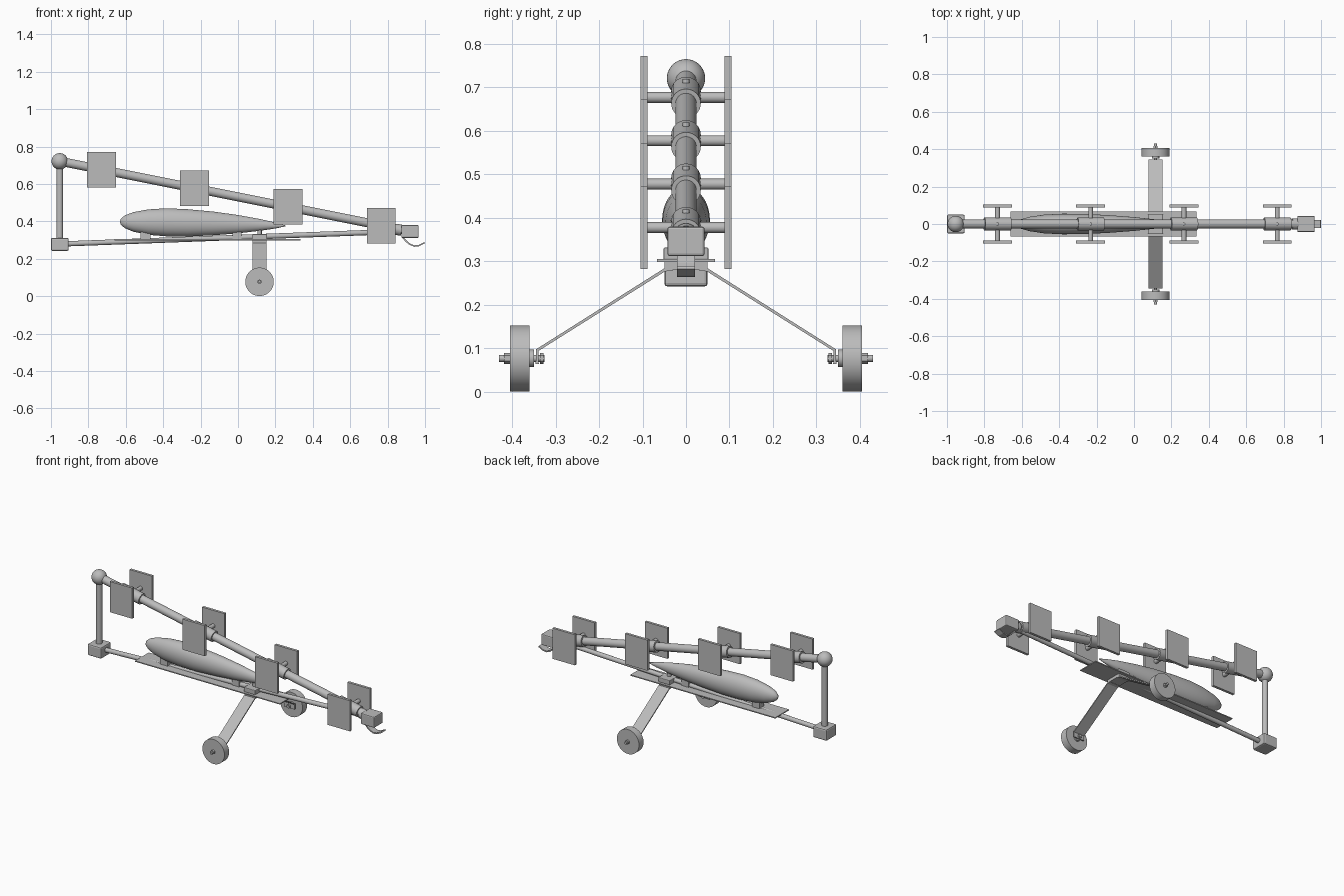
import bpy, bmesh, math
from mathutils import Vector

if "Cube" in bpy.data.objects:
    bpy.data.objects.remove(bpy.data.objects["Cube"])

grey = bpy.data.materials.new("plain grey")
grey.diffuse_color = (0.5, 0.5, 0.5, 1)
grey.use_nodes = True
grey.node_tree.nodes["Principled BSDF"].inputs["Base Color"].default_value = grey.diffuse_color


def finish(ob, name, bevel=0, smooth=False):
    ob.name = name
    ob.data.materials.clear()
    ob.data.materials.append(grey)
    if bevel:
        m = ob.modifiers.new("soft edges", 'BEVEL')
        m.width, m.segments = bevel, 2
    if smooth:
        bpy.ops.object.select_all(action='DESELECT')
        ob.select_set(True)
        bpy.context.view_layer.objects.active = ob
        bpy.ops.object.shade_smooth_by_angle(angle=math.radians(40))
    return ob


def box(name, lo, hi, bevel=0):
    bpy.ops.mesh.primitive_cube_add(size=1)
    ob = bpy.context.object
    lo, hi = Vector(lo), Vector(hi)
    ob.location = (lo + hi) / 2
    ob.scale = hi - lo
    bpy.ops.object.transform_apply(location=False, rotation=False, scale=True)
    return finish(ob, name, bevel)


def rod(name, a, b, r, sides=32):
    a, b = Vector(a), Vector(b)
    d = b - a
    bpy.ops.mesh.primitive_cylinder_add(vertices=sides, radius=r, depth=d.length, location=(a + b) / 2)
    ob = bpy.context.object
    ob.rotation_euler = d.to_track_quat('Z', 'Y').to_euler()
    return finish(ob, name, smooth=sides > 8)


def strip(name, path, across, width, thick):
    """Sheet swept along a path, widened in one direction and thickened."""
    across = Vector(across) * width / 2
    bm = bmesh.new()
    rows = [[bm.verts.new(Vector(p) + across * s) for s in (-1, 1)] for p in path]
    for p, q in zip(rows, rows[1:]):
        bm.faces.new((p[0], p[1], q[1], q[0]))
    me = bpy.data.meshes.new(name)
    bm.to_mesh(me)
    bm.free()
    ob = bpy.data.objects.new(name, me)
    bpy.context.collection.objects.link(ob)
    m = ob.modifiers.new("thickness", 'SOLIDIFY')
    m.thickness, m.offset = thick, 0
    return finish(ob, name)


def boom_z(x):
    return 0.677 - 0.2 * (x + 0.73)


# Rear block, post and ball joint
box("rear_block", (-1, -0.05, 0.242), (-0.905, 0.05, 0.312), 0.008)
rod("rear_post", (-0.953, 0, 0.3), (-0.953, 0, 0.72), 0.018)
bpy.ops.mesh.primitive_uv_sphere_add(segments=32, ring_count=20, radius=0.044, location=(-0.953, 0, 0.721))
finish(bpy.context.object, "ball_joint", smooth=True)

# Upper boom and lower beam
rod("upper_boom", (-0.953, 0, boom_z(-0.953)), (0.89, 0, boom_z(0.89)), 0.024)
rod("lower_beam", (-0.92, 0, 0.28), (0.88, 0, 0.347), 0.014)

# Front block with hook
box("front_block", (0.873, -0.043, 0.312), (0.966, 0.043, 0.38), 0.006)
rod("front_collar", (0.845, 0, 0.358), (0.875, 0, 0.352), 0.03)
strip("hook", [(0.88, 0, 0.315), (0.9, 0, 0.293), (0.92, 0, 0.277), (0.943, 0, 0.268),
               (0.968, 0, 0.271), (0.998, 0, 0.286)], (0, 1, 0), 0.042, 0.008)

# Collars on the boom with cross rods, bolts and paired panels
for x in (-0.73, -0.232, 0.267, 0.766):
    z = boom_z(x)
    rod("collar", (x - 0.07, 0, z + 0.014), (x + 0.07, 0, z - 0.014), 0.034)
    rod("cross_rod", (x, -0.105, z), (x, 0.105, z), 0.0125)
    rod("collar_bolt", (x, 0, z + 0.025), (x, 0, z + 0.042), 0.008, 12)
    for s in (-1, 1):
        box("side_panel", (x - 0.077, s * 0.097 - 0.008, z - 0.095), (x + 0.077, s * 0.097 + 0.008, z + 0.095))

# Flat deck and supports
box("deck", (-0.66, -0.067, 0.299), (0.335, 0.067, 0.305))
box("pod_support_rear", (-0.52, -0.022, 0.3), (-0.467, 0.022, 0.345))
box("pod_support_front", (-0.03, -0.018, 0.3), (0.02, 0.018, 0.35))

# Teardrop pod: (x, centre z, half height, half width)
ribs = [(-0.632, 0.398, 0.002, 0.002), (-0.625, 0.398, 0.018, 0.013), (-0.605, 0.398, 0.034, 0.025),
        (-0.56, 0.397, 0.052, 0.038), (-0.48, 0.396, 0.068, 0.05), (-0.38, 0.395, 0.075, 0.055),
        (-0.27, 0.392, 0.073, 0.054), (-0.13, 0.389, 0.063, 0.047), (0, 0.385, 0.049, 0.037),
        (0.12, 0.381, 0.031, 0.024), (0.2, 0.378, 0.016, 0.012), (0.255, 0.376, 0.002, 0.002)]
N = 32
bm = bmesh.new()
rings = []
for x, cz, h, w in ribs:
    rings.append([bm.verts.new((x, w * math.cos(2 * math.pi * i / N), cz + h * math.sin(2 * math.pi * i / N)))
                  for i in range(N)])
for a, b in zip(rings, rings[1:]):
    for i in range(N):
        j = (i + 1) % N
        bm.faces.new((a[i], a[j], b[j], b[i]))
bm.faces.new(rings[0])
bm.faces.new(rings[-1])
bmesh.ops.recalc_face_normals(bm, faces=bm.faces)
me = bpy.data.meshes.new("pod")
bm.to_mesh(me)
bm.free()
pod = bpy.data.objects.new("pod", me)
bpy.context.collection.objects.link(pod)
finish(pod, "pod", smooth=True)

# Bracket clamping the landing legs to the beam
X = 0.115
box("leg_bracket_top", (X - 0.04, -0.052, 0.303), (X + 0.04, 0.052, 0.332), 0.004)
box("leg_bracket_bottom", (X - 0.037, -0.05, 0.281), (X + 0.037, 0.05, 0.3))
rod("bracket_bolt", (X, 0, 0.33), (X, 0, 0.353), 0.012, 16)

# Legs, wheels and axles
Z = 0.077
for s in (-1, 1):
    strip("leg", [(X, s * 0.03, 0.283), (X, s * 0.05, 0.28), (X, s * 0.342, 0.096), (X, s * 0.342, 0.064)],
          (1, 0, 0), 0.074, 0.007)
    rod("wheel", (X, s * 0.36, Z), (X, s * 0.405, Z), 0.076, 48)
    rod("axle", (X, s * 0.325, Z), (X, s * 0.43, Z), 0.008, 16)
    rod("hub", (X, s * 0.35, Z), (X, s * 0.36, Z), 0.02)
    rod("outer_nut", (X, s * 0.403, Z), (X, s * 0.418, Z), 0.013, 6)
    rod("inner_nut", (X, s * 0.328, Z), (X, s * 0.336, Z), 0.013, 6)
